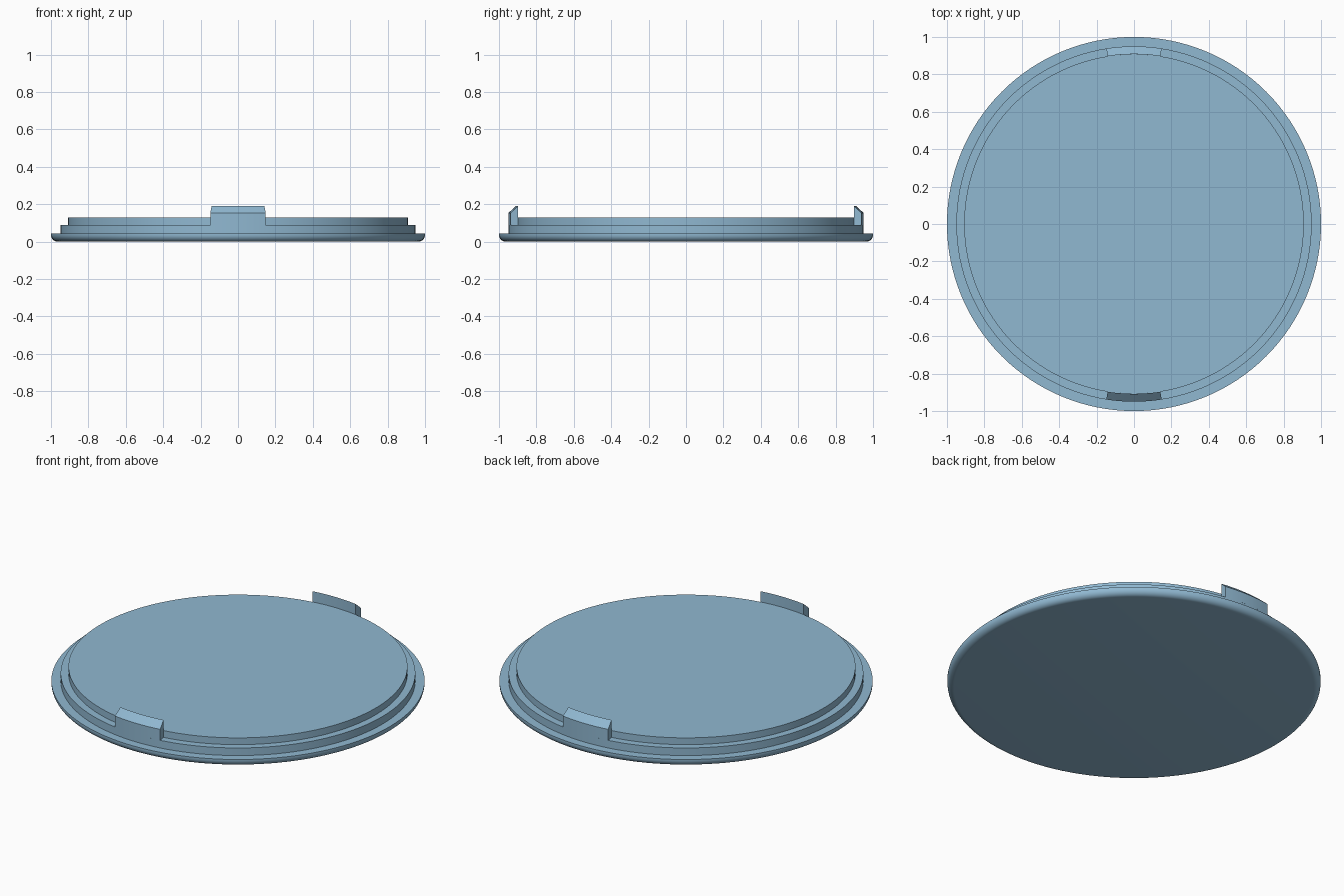
import bpy, bmesh, math

if "Cube" in bpy.data.objects:
    bpy.data.objects.remove(bpy.data.objects["Cube"])

SEG = 128
blue = bpy.data.materials.new("soft_blue")
blue.diffuse_color = (0.28, 0.48, 0.64, 1)
blue.use_nodes = True
blue.node_tree.nodes["Principled BSDF"].inputs["Base Color"].default_value = blue.diffuse_color


def finish(bm, name):
    bmesh.ops.recalc_face_normals(bm, faces=bm.faces)
    mesh = bpy.data.meshes.new(name)
    bm.to_mesh(mesh)
    bm.free()
    mesh.materials.append(blue)
    obj = bpy.data.objects.new(name, mesh)
    bpy.context.collection.objects.link(obj)
    bpy.ops.object.select_all(action='DESELECT')
    obj.select_set(True)
    bpy.context.view_layer.objects.active = obj
    bpy.ops.object.shade_smooth_by_angle(angle=math.radians(30))
    return obj


def ring_point(bm, r, z, a):
    return bm.verts.new((r * math.cos(a), r * math.sin(a), z))


# Lid: rounded rim below, two stepped shoulders above
R = 0.036
profile = [(1 - R + R * math.sin(t), R - R * math.cos(t))
           for t in (math.pi / 2 * i / 8 for i in range(9))]
profile += [(1, 0.043), (0.95, 0.043), (0.95, 0.088), (0.908, 0.088), (0.908, 0.128)]
bm = bmesh.new()
rings = [[ring_point(bm, r, z, 2 * math.pi * i / SEG) for i in range(SEG)]
         for r, z in profile]
for a, b in zip(rings, rings[1:]):
    for i in range(SEG):
        j = (i + 1) % SEG
        bm.faces.new((a[i], a[j], b[j], b[i]))
bm.faces.new(rings[0])
bm.faces.new(rings[-1])
finish(bm, "lid")

# Curved snap tabs with a sloped top, front and back
section = [(0.908, 0.088), (0.95, 0.088), (0.95, 0.153), (0.908, 0.191)]
HALF, STEPS = math.radians(8.95), 8
for name, centre in (("front_tab", -math.pi / 2), ("back_tab", math.pi / 2)):
    bm = bmesh.new()
    cuts = [[ring_point(bm, r, z, centre - HALF + 2 * HALF * i / STEPS) for r, z in section]
            for i in range(STEPS + 1)]
    for a, b in zip(cuts, cuts[1:]):
        for k in range(4):
            n = (k + 1) % 4
            bm.faces.new((a[k], a[n], b[n], b[k]))
    bm.faces.new(cuts[0])
    bm.faces.new(cuts[-1])
    finish(bm, name)
